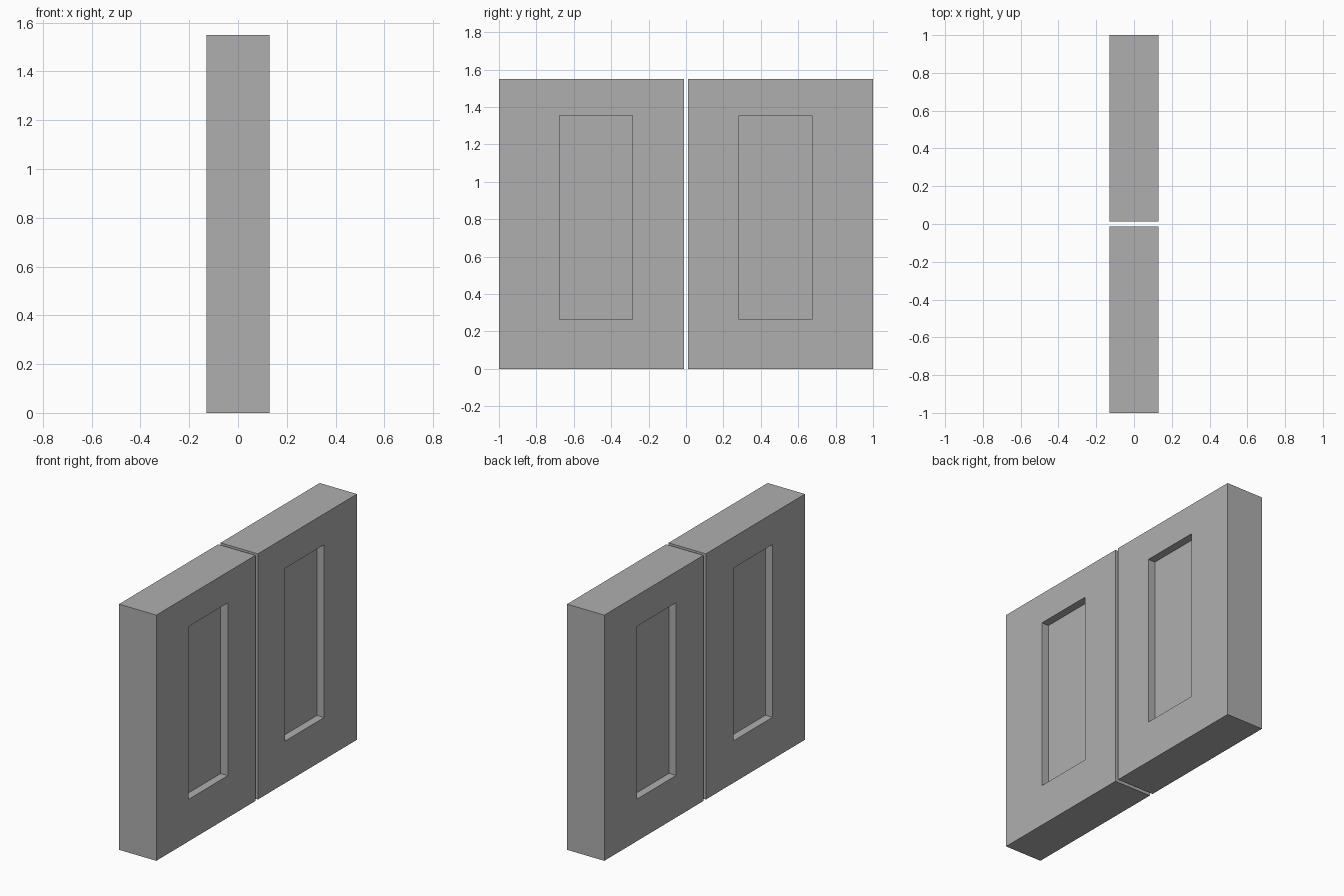
import bpy, bmesh

if "Cube" in bpy.data.objects:
    bpy.data.objects.remove(bpy.data.objects["Cube"])

HALF_T, HEIGHT = 0.13, 1.55      # panel half thickness and height
DEPTH = 0.05                     # recess depth
RECESS_Z = (0.265, 1.355)

grey = bpy.data.materials.new("dark_grey")
grey.diffuse_color = (0.43, 0.43, 0.43, 1)
grey.use_nodes = True
grey.node_tree.nodes["Principled BSDF"].inputs["Base Color"].default_value = grey.diffuse_color


def door_panel(name, y_range, recess_y):
    """Slab with a rectangular recess sunk into both broad faces."""
    bm = bmesh.new()
    bmesh.ops.create_cube(bm, size=1)
    for v in bm.verts:
        v.co = (HALF_T if v.co.x > 0 else -HALF_T,
                y_range[v.co.y > 0],
                HEIGHT if v.co.z > 0 else 0)
    bm.normal_update()
    cy, cz = sum(y_range) / 2, HEIGHT / 2
    for face in [f for f in bm.faces if abs(f.normal.x) > 0.9]:
        side = 1 if face.normal.x > 0 else -1
        # outline of the recess
        bmesh.ops.inset_individual(bm, faces=[face], thickness=0.1)
        for v in face.verts:
            v.co = (side * HALF_T, recess_y[v.co.y > cy], RECESS_Z[v.co.z > cz])
        # sink the recess floor
        floor = bmesh.ops.extrude_discrete_faces(bm, faces=[face])["faces"][0]
        for v in floor.verts:
            v.co.x -= side * DEPTH
    bmesh.ops.recalc_face_normals(bm, faces=bm.faces)
    mesh = bpy.data.meshes.new(name)
    bm.to_mesh(mesh)
    bm.free()
    mesh.materials.append(grey)
    obj = bpy.data.objects.new(name, mesh)
    bpy.context.collection.objects.link(obj)
    return obj


# pair of door leaves with a narrow gap between them
door_panel("left_door", (-1.0, -0.012), (-0.677, -0.287))
door_panel("right_door", (0.012, 1.0), (0.284, 0.673))
